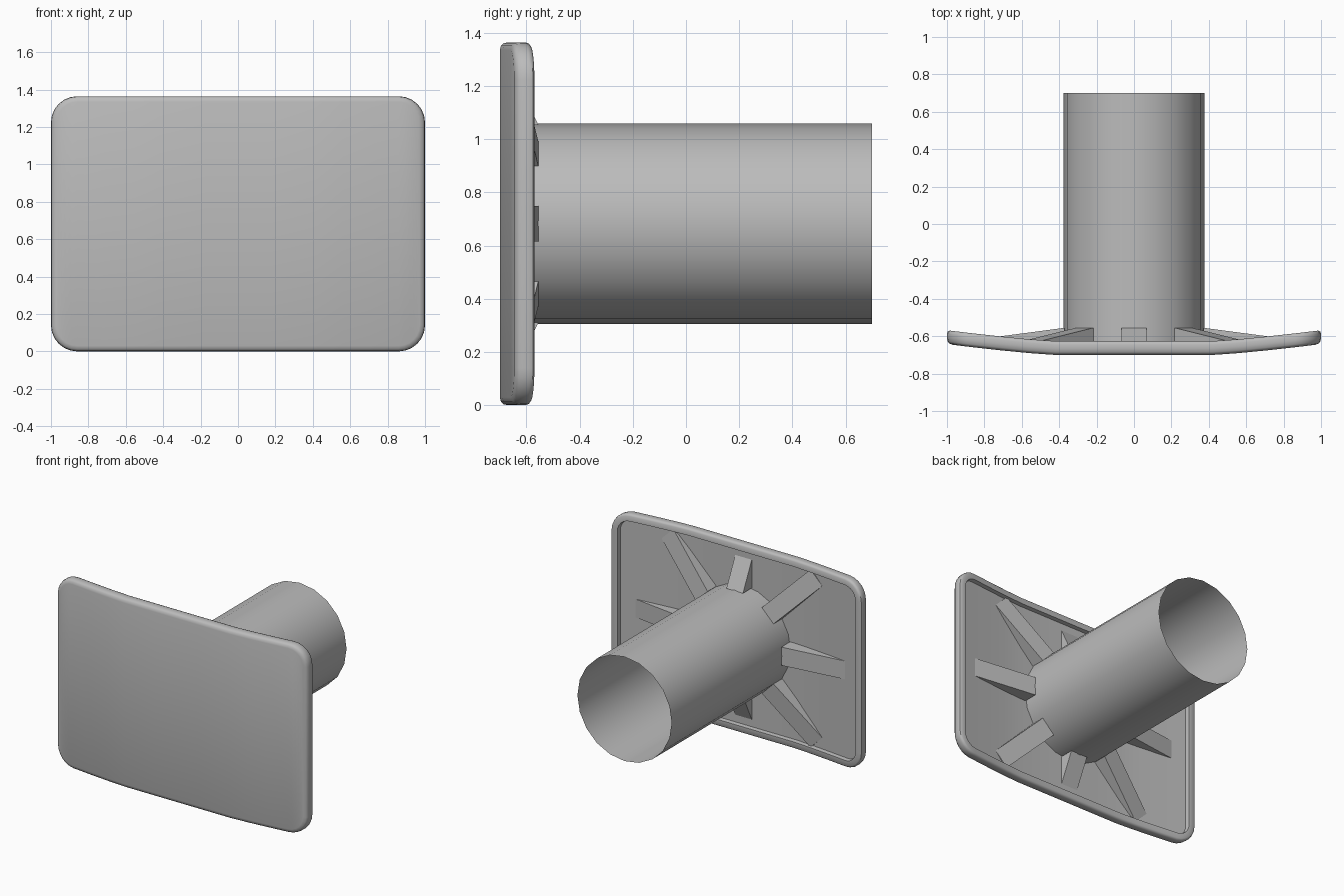
import bpy, bmesh
from math import sin, cos, pi, radians

if "Cube" in bpy.data.objects:
    bpy.data.objects.remove(bpy.data.objects["Cube"])

grey = bpy.data.materials.new("plain grey")
grey.use_nodes = True
colour = (0.5, 0.5, 0.5, 1)
grey.diffuse_color = colour
grey.node_tree.nodes["Principled BSDF"].inputs["Base Color"].default_value = colour

MID_Z = 0.682      # height of the tube axis
HALF_H = 0.682     # half height of the plate
CORNER = 0.14
FLOOR = -0.655     # recessed back of the plate


def bow(x):
    """Backward sweep of the plate towards its ends."""
    return 0.058 * (max(abs(x) - 0.42, 0) / 0.58) ** 1.25


def finish(name, bm, angle, recalc=True):
    if recalc:
        bmesh.ops.recalc_face_normals(bm, faces=bm.faces)
    mesh = bpy.data.meshes.new(name)
    bm.to_mesh(mesh)
    bm.free()
    obj = bpy.data.objects.new(name, mesh)
    bpy.context.collection.objects.link(obj)
    mesh.materials.append(grey)
    bpy.ops.object.select_all(action='DESELECT')
    obj.select_set(True)
    bpy.context.view_layer.objects.active = obj
    bpy.ops.object.shade_smooth_by_angle(angle=radians(angle))
    return obj


def half_outline(inset):
    """Upper half of a rounded rectangle, from left to right."""
    r = CORNER - inset
    cx, ch = 1 - CORNER, HALF_H - CORNER
    arc = [(cx + r * cos(a), ch + r * sin(a))
           for a in [i * pi / 12 for i in range(7)]]
    left = [(-x, h) for x, h in arc]
    flat = [(x * cx, ch + r) for x in
            (-0.82, -0.65, -0.49, -0.2, 0.2, 0.49, 0.65, 0.82)]
    return left + flat + arc[::-1]


# Bowed plate with rounded edge and raised rim around a recessed back
bm = bmesh.new()
sections = [(0.03, -0.70), (0.012, -0.695), (0.003, -0.685), (0, -0.665),
            (0, -0.645), (0.004, -0.633), (0.014, -0.626),
            (0.05, -0.626), (0.054, FLOOR)]
rings = []
for inset, y in sections:
    top = half_outline(inset)
    loop = top + [(x, -h) for x, h in reversed(top)]
    rings.append([bm.verts.new((x, y + bow(x), MID_Z + h)) for x, h in loop])
count = len(rings[0])
for a, b in zip(rings, rings[1:]):
    for i in range(count):
        j = (i + 1) % count
        bm.faces.new((a[i], a[j], b[j], b[i]))
for ring in (rings[0], rings[-1]):
    for i in range(count // 2 - 1):
        bm.faces.new((ring[i], ring[i + 1], ring[-i - 2], ring[-i - 1]))
finish("bowed_plate", bm, 40)

# Open thin tube
bm = bmesh.new()
SIDES = 20
ends = [[bm.verts.new((0.376 * cos(2 * pi * i / SIDES), y,
                       MID_Z + 0.376 * sin(2 * pi * i / SIDES)))
         for i in range(SIDES)] for y in (FLOOR - 0.005, 0.70)]
for i in range(SIDES):
    j = (i + 1) % SIDES
    bm.faces.new((ends[0][i], ends[1][i], ends[1][j], ends[0][j]))
finish("tube", bm, 40, recalc=False)


# Wedge ribs around the foot of the tube
def rib(name, angle, reach, tip):
    bm = bmesh.new()
    c, s = cos(radians(angle)), sin(radians(angle))
    loops = []
    for r, y in ((0.372, -0.555), (reach, tip)):
        corners = []
        for side, raised in ((-1, 0), (1, 0), (1, 1), (-1, 1)):
            w = side * 0.066
            x, z = r * c - w * s, r * s + w * c
            base = FLOOR + bow(x) - 0.008
            corners.append(bm.verts.new((x, max(y, base + 0.002) if raised else base,
                                         MID_Z + z)))
        loops.append(corners)
    a, b = loops
    bm.faces.new(a)
    bm.faces.new(b)
    for i in range(4):
        j = (i + 1) % 4
        bm.faces.new((a[i], a[j], b[j], b[i]))
    finish(name, bm, 20)


for n in range(8):
    if n % 2:
        rib(f"diagonal_rib_{n}", n * 45, 0.84, -0.637)
    elif n % 4:
        rib(f"upright_rib_{n}", n * 45, 0.58, -0.657)
    else:
        rib(f"side_rib_{n}", n * 45, 0.86, -0.622)
